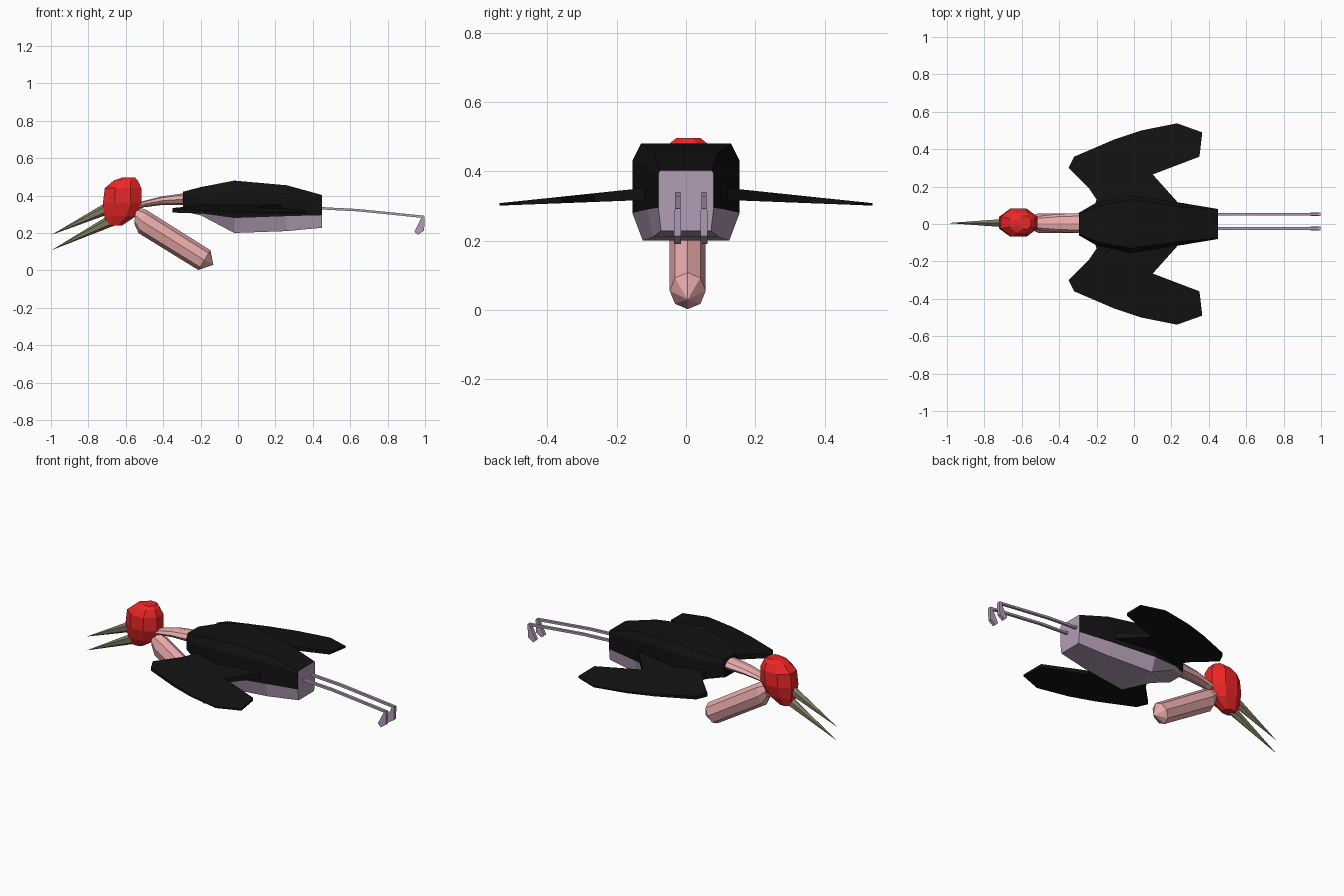
import bpy, bmesh
from math import cos, sin, pi
from mathutils import Vector

if "Cube" in bpy.data.objects:
    bpy.data.objects.remove(bpy.data.objects["Cube"])

YC = 0.005  # centre line of the body


def material(name, rgb):
    m = bpy.data.materials.new(name)
    m.diffuse_color = (*rgb, 1)
    m.use_nodes = True
    m.node_tree.nodes["Principled BSDF"].inputs["Base Color"].default_value = m.diffuse_color
    return m


BLACK = material("black", (0.006, 0.006, 0.006))
LILAC = material("lilac", (0.45, 0.34, 0.47))
RED = material("red", (0.85, 0.02, 0.02))
PINK = material("pink", (0.82, 0.41, 0.41))
OLIVE = material("olive", (0.21, 0.19, 0.12))


def finish(name, bm, *mats):
    bmesh.ops.recalc_face_normals(bm, faces=bm.faces)
    me = bpy.data.meshes.new(name)
    bm.to_mesh(me)
    bm.free()
    for m in mats:
        me.materials.append(m)
    ob = bpy.data.objects.new(name, me)
    bpy.context.collection.objects.link(ob)
    return ob


def loft(name, rings, *mats, second=(), end_mat=0, tip=None):
    """Skin a row of rings; segments listed in second use material 1."""
    bm = bmesh.new()
    rows = [[bm.verts.new(p) for p in r] for r in rings]
    n = len(rows[0])
    for a, b in zip(rows, rows[1:]):
        for i in range(n):
            j = (i + 1) % n
            f = bm.faces.new((a[i], a[j], b[j], b[i]))
            f.material_index = int(i in second)
    bm.faces.new(rows[0])
    if tip is None:
        bm.faces.new(rows[-1]).material_index = end_mat
    else:
        t = bm.verts.new(tip)
        for i in range(n):
            bm.faces.new((rows[-1][i], rows[-1][(i + 1) % n], t))
    return finish(name, bm, *mats)


def tube_ring(x, z, up, half_up, half_y, n=8, y=YC, turn=0.0):
    """Ring around (x, y, z); 'up' is its (x, z) upward direction."""
    ux, uz = Vector(up).normalized()
    out = []
    for k in range(n):
        a = 2 * pi * k / n + turn
        h = half_up * cos(a)
        out.append((x + ux * h, y + half_y * sin(a), z + uz * h))
    return out


def prism(name, outline, y0, y1, mat):
    loft(name, [[(x, y, z) for x, z in outline] for y in (y0, y1)], mat)


# Body: black back and lilac belly
def body_ring(x, w, top, bevel, mid, b, bottom):
    half = [(w - bevel * 0.5, top), (w, top - bevel), (w, mid), (b, bottom)]
    pts = half + [(-y, z) for y, z in reversed(half)]
    return [(x, y, z) for y, z in pts]


stations = [(-0.295, 0.06, 0.42, 0.02, 0.325, 0.05, 0.315),
            (-0.20, 0.115, 0.445, 0.04, 0.305, 0.09, 0.295),
            (-0.02, 0.155, 0.48, 0.05, 0.28, 0.125, 0.20),
            (0.26, 0.112, 0.455, 0.04, 0.29, 0.095, 0.21),
            (0.45, 0.08, 0.403, 0.01, 0.295, 0.072, 0.228)]
loft("body", [body_ring(*s) for s in stations], BLACK, LILAC,
     second=(2, 3, 4), end_mat=1)

# Wings: flat swept outline that thins towards the tip
wing = [(-0.21, 0.10), (-0.20, 0.13), (-0.24, 0.19), (-0.35, 0.30), (-0.32, 0.36),
        (-0.11, 0.45), (0.04, 0.50), (0.23, 0.538), (0.365, 0.49),
        (0.35, 0.36), (0.10, 0.265), (0.23, 0.12), (0.22, 0.10)]


def wing_z(y, root, tip):
    return root + (tip - root) * (y - 0.1) / 0.44


for side, label in ((1, "left"), (-1, "right")):
    layers = [[(x, side * y, wing_z(y, r, t)) for x, y in wing]
              for r, t in ((0.318, 0.301), (0.354, 0.308))]
    loft(label + "_wing", layers, BLACK)

# Head: stacked octagons (z, back x, front x, half width)
levels = [(0.24, -0.70, -0.62, 0.03), (0.29, -0.715, -0.545, 0.055),
          (0.36, -0.722, -0.515, 0.075), (0.44, -0.712, -0.517, 0.075),
          (0.48, -0.665, -0.535, 0.055), (0.496, -0.62, -0.55, 0.035)]
loft("head", [[((a + b) / 2 + (b - a) / 2 * cos(k * pi / 4 + pi / 8) / cos(pi / 8),
                0.007 + w * sin(k * pi / 4 + pi / 8) / cos(pi / 8), z)
               for k in range(8)] for z, a, b, w in levels], RED)

# Open beak
for label, bx, bz, tz in (("upper", -0.69, 0.335, 0.19), ("lower", -0.67, 0.27, 0.108)):
    d = Vector((-0.995 - bx, tz - bz)).normalized()
    up = (d.y, -d.x)
    loft(label + "_beak", [tube_ring(bx, bz, up, 0.032, 0.025, 6)],
         OLIVE, tip=(-0.997, YC, tz))

# Neck
loft("neck", [tube_ring(x, z, (0, 1), h, w) for x, z, h, w in
              ((-0.57, 0.335, 0.017, 0.03), (-0.50, 0.355, 0.017, 0.038),
               (-0.41, 0.372, 0.023, 0.048), (-0.25, 0.384, 0.034, 0.055))], PINK)

# Hanging throat pouch with a blunt pointed end
loft("throat_pouch", [tube_ring(-0.55, 0.295, (0.1, 1), 0.045, 0.035),
                      tube_ring(-0.512, 0.262, (0.3, 0.95), 0.066, 0.052),
                      tube_ring(-0.18, 0.055, (0.52, 0.85), 0.062, 0.052)],
     PINK, tip=(-0.132, YC, 0.03))

# Trailing legs and feet
leg_path = [(0.40, 0.335), (0.52, 0.328), (0.64, 0.322), (0.80, 0.306), (0.995, 0.286)]
foot = [(0.984, 0.288), (0.998, 0.288), (0.995, 0.213), (0.962, 0.19), (0.943, 0.208)]
for y, label in ((0.052, "left"), (-0.024, "right")):
    loft(label + "_leg", [tube_ring(x, z, (0, 1), 0.009, 0.011, 4, y, pi / 4)
                          for x, z in leg_path], LILAC)
    prism(label + "_foot", foot, y - 0.01, y + 0.01, LILAC)
